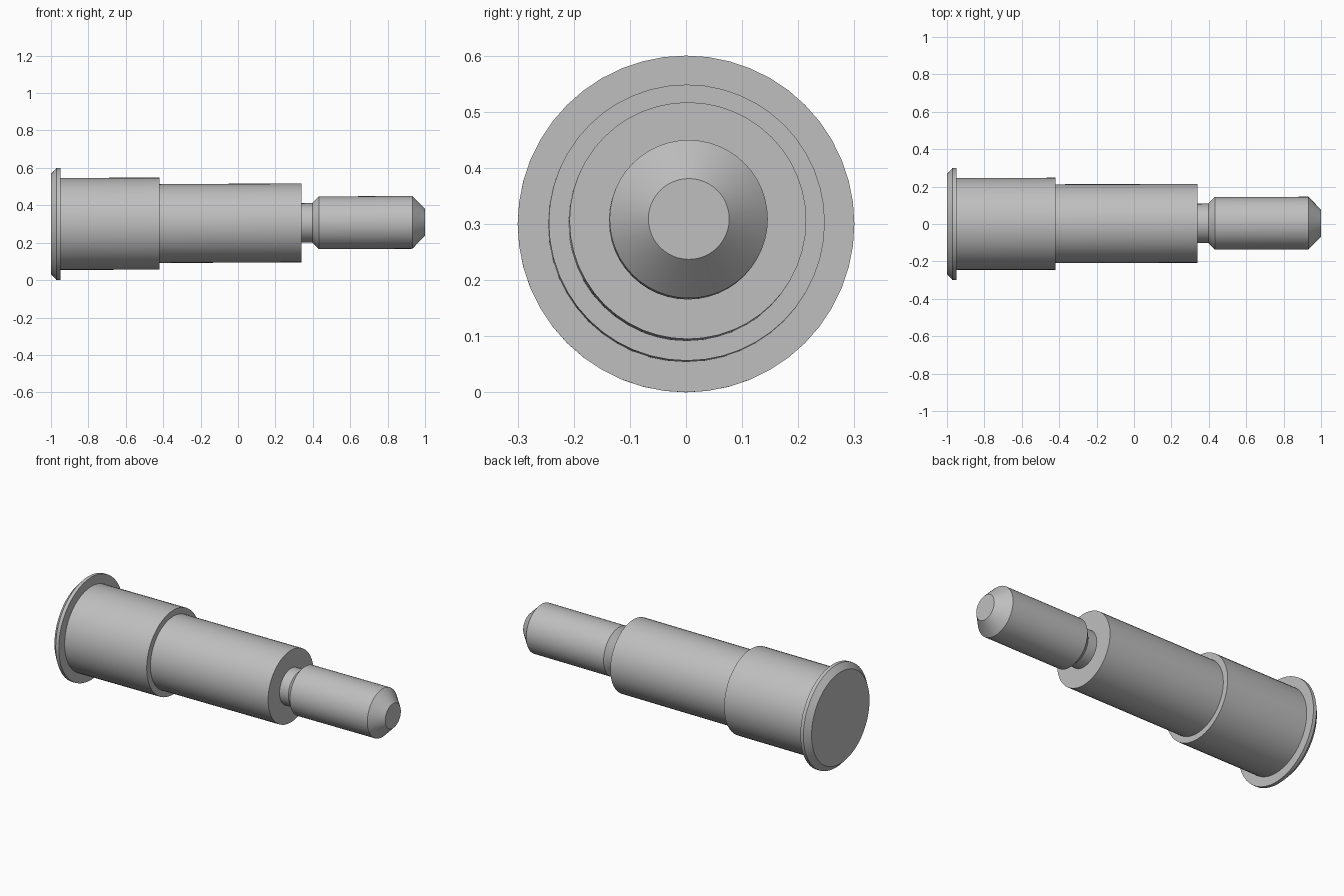
import bpy, bmesh, math
from mathutils import Vector

cube = bpy.data.objects.get("Cube")
if cube:
    bpy.data.objects.remove(cube, do_unlink=True)

# Plain grey metal
metal = bpy.data.materials.new("grey_metal")
metal.use_nodes = True
GREY = (0.52, 0.52, 0.52, 1.0)
metal.diffuse_color = GREY
metal.node_tree.nodes["Principled BSDF"].inputs["Base Color"].default_value = GREY


def axis_point(x):
    """Centre of the pin at x: the shaft leans very slightly from the head."""
    t = (x + 0.97) / 1.97
    return Vector((x, 0.005 * t, 0.3 + 0.009 * t))


def turned_part(name, profile, sides):
    """Closed turned solid along x from (x, radius) pairs."""
    bm = bmesh.new()
    rings = []
    for x, r in profile:
        c = axis_point(x)
        rings.append([bm.verts.new(c + Vector((0, r * math.cos(a), r * math.sin(a))))
                      for a in (2 * math.pi * i / sides for i in range(sides))])
    for a, b in zip(rings, rings[1:]):
        for i in range(sides):
            j = (i + 1) % sides
            bm.faces.new((a[i], a[j], b[j], b[i]))
    bm.faces.new(rings[0])
    bm.faces.new(rings[-1])
    bmesh.ops.recalc_face_normals(bm, faces=bm.faces[:])
    mesh = bpy.data.meshes.new(name)
    bm.to_mesh(mesh)
    bm.free()
    mesh.materials.append(metal)
    obj = bpy.data.objects.new(name, mesh)
    bpy.context.collection.objects.link(obj)
    bpy.ops.object.select_all(action='DESELECT')
    obj.select_set(True)
    bpy.context.view_layer.objects.active = obj
    bpy.ops.object.shade_smooth_by_angle(angle=math.radians(28))
    return obj


# One continuous turned body: chamfered head, two shaft steps, neck and tip
turned_part("stepped_pin", [
    (-1.0, 0.268), (-0.97, 0.3), (-0.95, 0.3),   # head flange
    (-0.95, 0.246), (-0.42, 0.246),              # wide shaft
    (-0.42, 0.211), (0.34, 0.211),               # middle shaft
    (0.34, 0.105), (0.397, 0.105),               # neck groove
    (0.432, 0.141), (0.932, 0.141),              # tip cylinder
    (1.0, 0.072),                                # tip chamfer
], 48)
